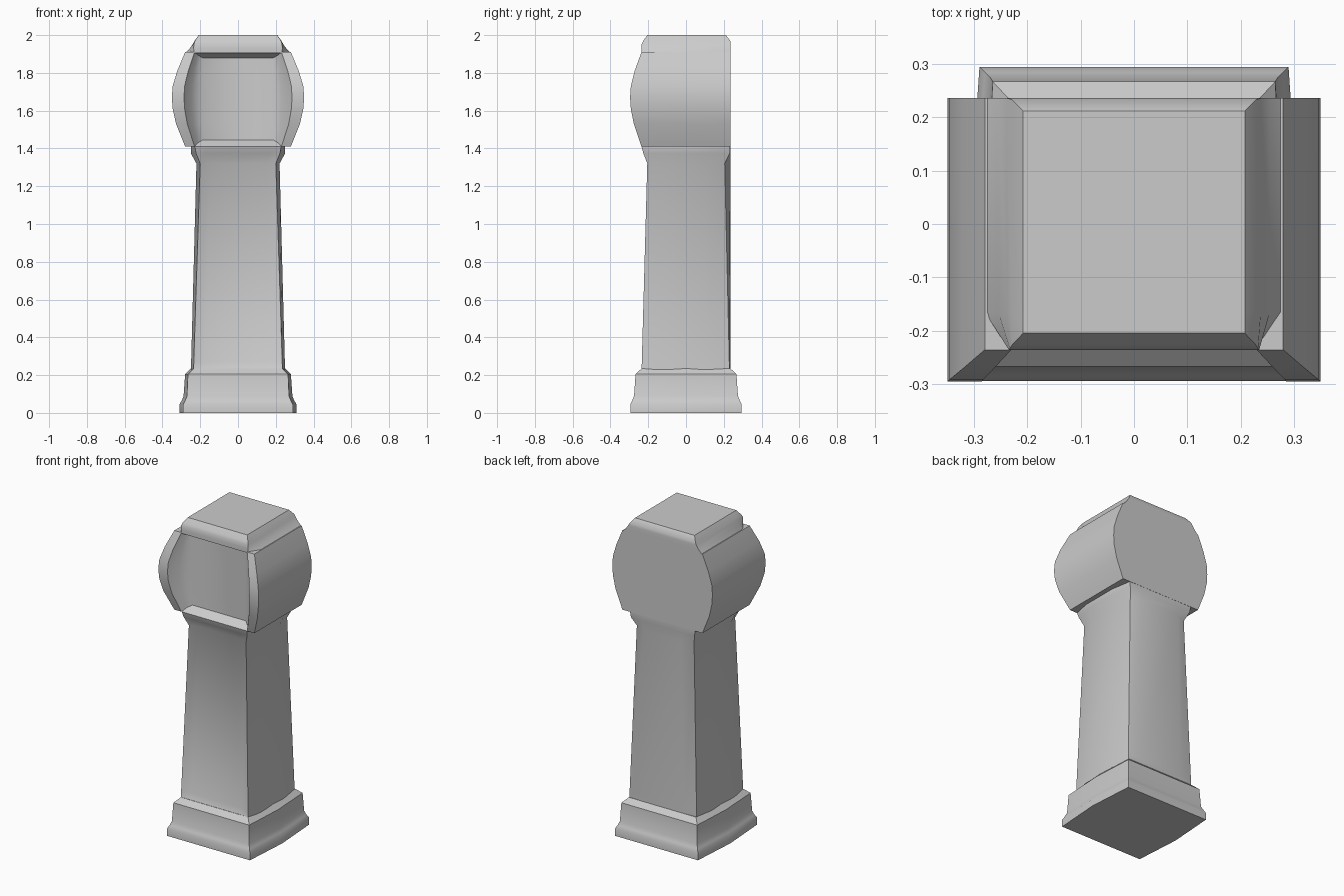
import bpy, bmesh, math

if "Cube" in bpy.data.objects:
    bpy.data.objects.remove(bpy.data.objects["Cube"])


def finish(name, bm, angle=35):
    bmesh.ops.recalc_face_normals(bm, faces=bm.faces[:])
    me = bpy.data.meshes.new(name)
    bm.to_mesh(me)
    bm.free()
    ob = bpy.data.objects.new(name, me)
    bpy.context.collection.objects.link(ob)
    bpy.ops.object.select_all(action='DESELECT')
    bpy.context.view_layer.objects.active = ob
    ob.select_set(True)
    bpy.ops.object.shade_smooth_by_angle(angle=math.radians(angle))
    return ob


def skin(bm, half_rings):
    """Mirror each half ring (x, y, z from front to back) and bridge them."""
    rings = []
    for half in half_rings:
        pts = half + [(-x, y, z) for x, y, z in reversed(half)]
        rings.append([bm.verts.new(p) for p in pts])
    n = len(rings[0])
    for a, b in zip(rings, rings[1:]):
        for i in range(n):
            j = (i + 1) % n
            bm.faces.new((a[i], a[j], b[j], b[i]))
    return rings


def loft(name, half_rings, angle=35):
    bm = bmesh.new()
    rings = skin(bm, half_rings)
    bm.faces.new(rings[0])
    bm.faces.new(rings[-1])
    return finish(name, bm, angle)


# Plinth: sides bow out slightly at the middle (z, corner x, middle x, y)
plinth = [(0, .29, .31, .295), (.045, .29, .31, .295), (.065, .28, .298, .285),
          (.09, .27, .288, .275), (.205, .265, .28, .267), (.235, .235, .25, .235)]
loft("plinth", [[(c, -y, z), (m, 0, z), (c, y, z)] for z, c, m, y in plinth])

# Tapered shaft: soft front recess, bowed sides, back bulging to a vertical plane
# (z, corner x, side x, front y, recess, back corner y)
shaft = [(.23, .235, .25, -.235, 0, .23), (.27, .234, .248, -.234, .02, .229),
         (1.32, .2, .22, -.205, .02, .205), (1.375, .222, .25, -.226, 0, .232),
         (1.41, .228, .25, -.236, 0, .234)]
loft("shaft", [[(.75 * c, yf + r, z), (c, yf, z), (m, -.13, z), (m, .1, z),
                (c, yb, z), (.65 * c, .235, z)]
               for z, c, m, yf, r, yb in shaft])

# Barrel-shaped head with a recessed front panel (z, outer x, front y)
head = [(1.41, .28, .236), (1.53, .328, .276), (1.61, .346, .292),
        (1.67, .35, .296), (1.73, .346, .292), (1.81, .322, .272), (1.91, .28, .236)]
rows = []
for z, xo, yf in head:
    xi = .23 + (xo - .28) * .8
    zp = min(max(z, 1.445), 1.88)
    yp, xp = -.188, .187
    xm, ym = xi - (xi - xp) * .4, -yf + (yf + yp) * .55
    rows.append([(xp, yp, zp), (xm, ym, z * .45 + zp * .55),
                 (xi, -yf, z), (xo, -yf, z), (xo, .236, z)])
bm = bmesh.new()
rings = skin(bm, rows)
for r in (rings[0], rings[-1]):
    bm.faces.new(r[2:8])                      # top / bottom cover
    bm.faces.new(r[:3] + r[7:])               # sloping sill / lintel
finish("head", bm, 40)

# Cap: chamfered top, flaring down onto the head sides
# (z, front corner x, side x, front y, back y)
cap = [(1.905, .232, .28, -.236, .236), (1.93, .235, .255, -.236, .236),
       (1.955, .233, .238, -.234, .236), (1.97, .228, .23, -.226, .234),
       (2.0, .208, .208, -.205, .212)]
loft("cap", [[(c, yf, z), (m, -.165, z), (m, yb, z)] for z, c, m, yf, yb in cap])
